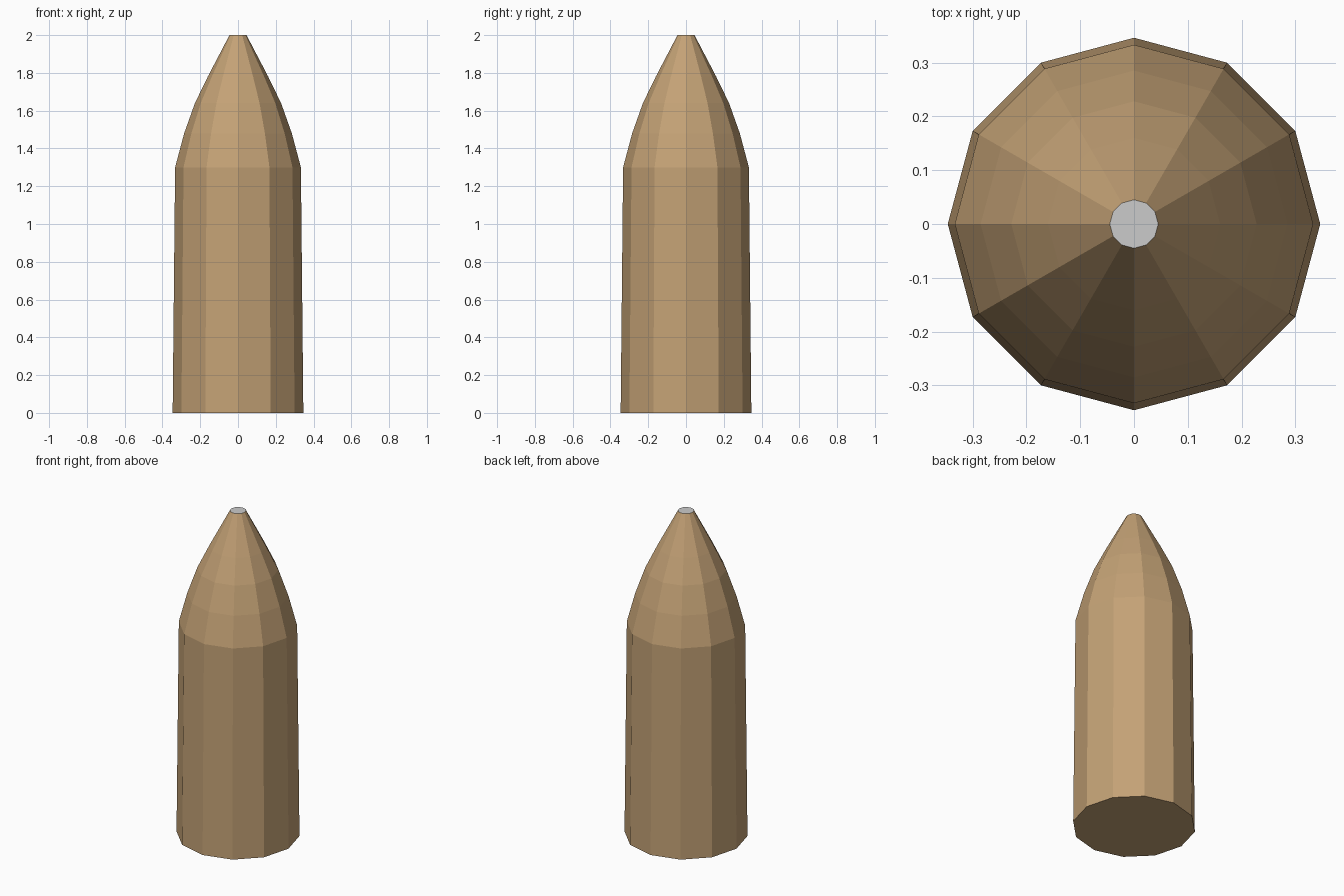
import bpy, bmesh
from math import cos, sin, tau

if "Cube" in bpy.data.objects:
    bpy.data.objects.remove(bpy.data.objects["Cube"])

SIDES = 12


def ring(bm, r, z):
    return [bm.verts.new((r * cos(tau * i / SIDES), r * sin(tau * i / SIDES), z))
            for i in range(SIDES)]


def make_object(name, bm, colour=None):
    mesh = bpy.data.meshes.new(name)
    bm.to_mesh(mesh)
    bm.free()
    obj = bpy.data.objects.new(name, mesh)
    bpy.context.collection.objects.link(obj)
    if colour:
        mat = bpy.data.materials.new(name + "_material")
        mat.diffuse_color = colour
        mat.use_nodes = True
        mat.node_tree.nodes["Principled BSDF"].inputs["Base Color"].default_value = mat.diffuse_color
        mesh.materials.append(mat)
    return obj


# Tapered shaft and curved point, from (radius, height) profile
profile = [(0.346, 0), (0.333, 1.30), (0.285, 1.48), (0.228, 1.64),
           (0.16, 1.78), (0.045, 2.0)]
bm = bmesh.new()
rings = [ring(bm, r, z) for r, z in profile]
for low, high in zip(rings, rings[1:]):
    for i in range(SIDES):
        j = (i + 1) % SIDES
        bm.faces.new((low[i], low[j], high[j], high[i]))
bm.faces.new(rings[0][::-1])
make_object("pointed_body", bm, (0.55, 0.36, 0.18, 1))

# Flat grey tip
bm = bmesh.new()
bm.faces.new(ring(bm, *profile[-1]))
make_object("tip_cap", bm)
